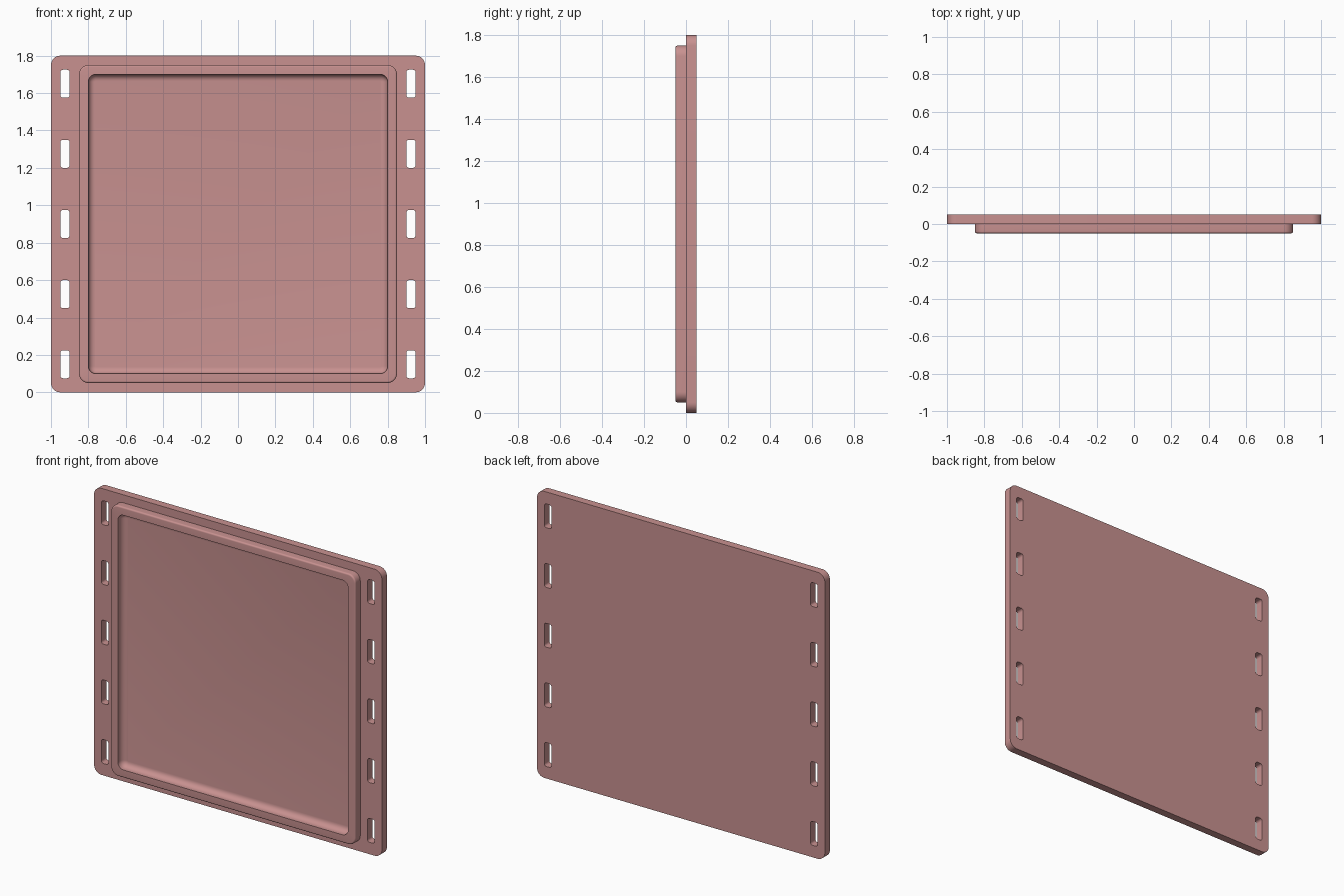
import bpy, bmesh, math
from mathutils import Vector

if "Cube" in bpy.data.objects:
    bpy.data.objects.remove(bpy.data.objects["Cube"])

PI = math.pi
MID_Z = 0.9

pink = bpy.data.materials.new("dusty pink")
pink.diffuse_color = (0.58, 0.285, 0.28, 1)
pink.use_nodes = True
pink.node_tree.nodes["Principled BSDF"].inputs["Base Color"].default_value = pink.diffuse_color


def rounded_loop(bm, cx, cz, hx, hz, r, y, seg=8):
    """Closed ring of vertices on a rounded rectangle facing the front."""
    verts = []
    for k, (sx, sz) in enumerate([(1, 1), (-1, 1), (-1, -1), (1, -1)]):
        for i in range(seg + 1):
            a = (k + i / seg) * PI / 2
            verts.append(bm.verts.new((cx + sx * (hx - r) + r * math.cos(a), y,
                                       cz + sz * (hz - r) + r * math.sin(a))))
    return verts


def finish(bm, name):
    bmesh.ops.recalc_face_normals(bm, faces=bm.faces[:])
    mesh = bpy.data.meshes.new(name)
    bm.to_mesh(mesh)
    bm.free()
    mesh.materials.append(pink)
    ob = bpy.data.objects.new(name, mesh)
    bpy.context.collection.objects.link(ob)
    bpy.ops.object.select_all(action='DESELECT')
    ob.select_set(True)
    bpy.context.view_layer.objects.active = ob
    bpy.ops.object.shade_smooth_by_angle(angle=math.radians(35))
    return ob


# Back plate with a column of five slots down each side
bm = bmesh.new()
loops = [rounded_loop(bm, 0, MID_Z, 1.0, 0.9, 0.05, 0)]
for side in (-1, 1):
    for n in range(5):
        loops.append(rounded_loop(bm, side * 0.925, 0.15 + n * 0.375,
                                  0.025, 0.075, 0.015, 0, 5))
edges = [bm.edges.new((lp[i - 1], lp[i])) for lp in loops for i in range(len(lp))]
bmesh.ops.triangle_fill(bm, use_beauty=True, use_dissolve=False, edges=edges,
                        normal=Vector((0, -1, 0)))
out = bmesh.ops.extrude_face_region(bm, geom=bm.faces[:], use_keep_orig=True)
bmesh.ops.translate(bm, vec=(0, 0.05, 0),
                    verts=[g for g in out["geom"] if isinstance(g, bmesh.types.BMVert)])
finish(bm, "back_plate")

# Raised tray: profile of (inset, corner radius, y) swept round the rectangle
F_OUT, F_IN, STEPS = 0.01, 0.035, 6
profile = [(0, 0.05, 0.0)]
for i in range(STEPS + 1):                       # rounded outer lip
    a = i / STEPS * PI / 2
    d = F_OUT * (1 - math.cos(a))
    profile.append((d, 0.05 - d, -0.05 + F_OUT * (1 - math.sin(a))))
profile.append((0.05, 0.04, -0.05))              # sharp inner edge
for i in range(STEPS + 1):                       # filleted pocket floor
    a = i / STEPS * PI / 2
    d = F_IN * (1 - math.cos(a))
    profile.append((0.05 + d, 0.04 - d, -0.001 - F_IN * (1 - math.sin(a))))

bm = bmesh.new()
rings = [rounded_loop(bm, 0, MID_Z, 0.85 - d, 0.85 - d, r, y) for d, r, y in profile]
for a, b in zip(rings, rings[1:]):
    for i in range(len(a)):
        bm.faces.new((a[i - 1], a[i], b[i], b[i - 1]))
bm.faces.new(rings[-1])
bm.faces.new(rings[0])
finish(bm, "raised_tray")
